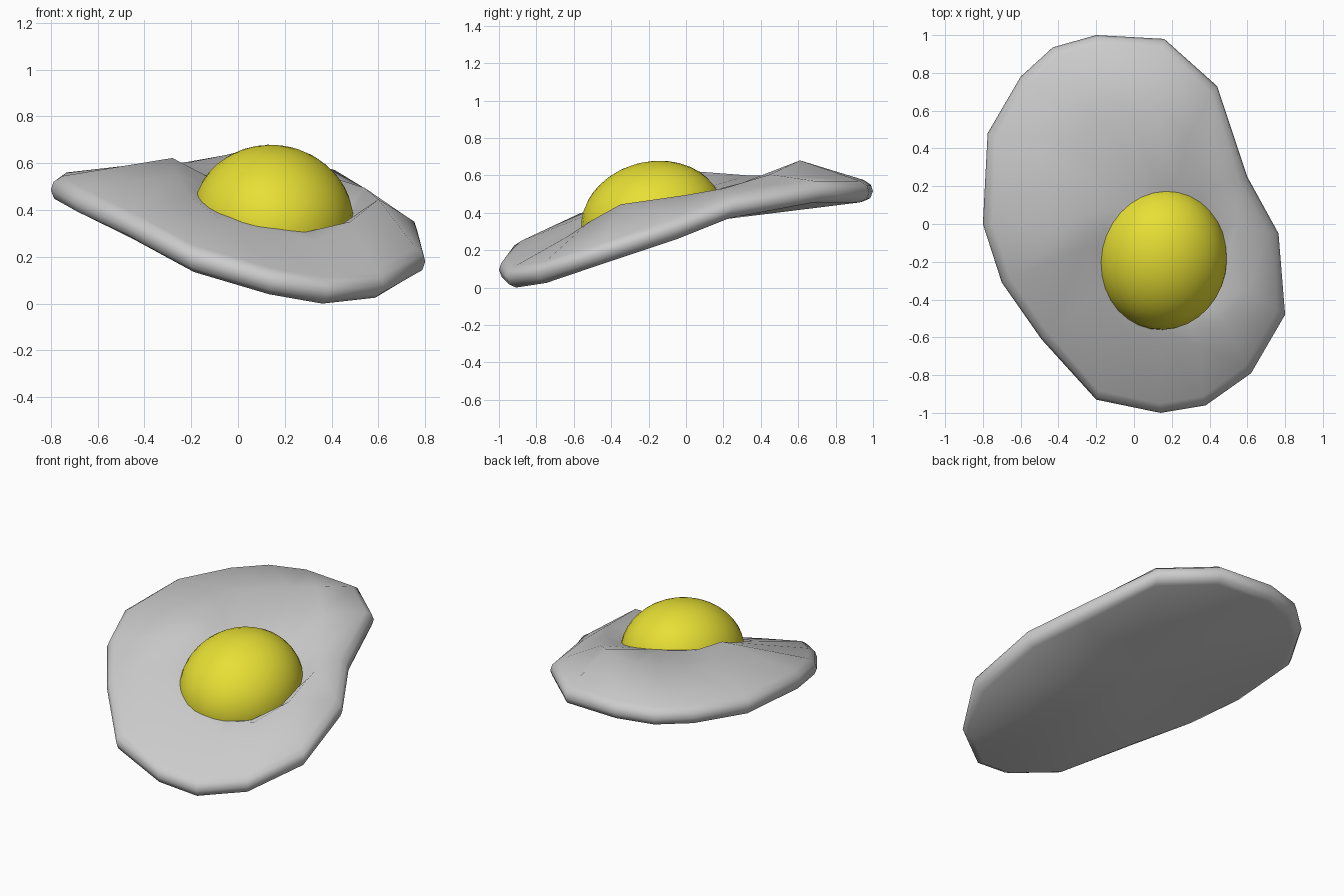
import bpy
import bmesh
import math
from mathutils import Matrix, Vector

default_cube = bpy.data.objects.get("Cube")
if default_cube:
    bpy.data.objects.remove(default_cube, do_unlink=True)


def make_material(name, colour):
    material = bpy.data.materials.new(name)
    material.use_nodes = True
    material.diffuse_color = (*colour, 1)
    shader = material.node_tree.nodes["Principled BSDF"]
    shader.inputs["Base Color"].default_value = (*colour, 1)
    return material


def add_object(name, bm, material, smooth_angle):
    """Turn a bmesh into a smooth shaded object with one material."""
    bmesh.ops.recalc_face_normals(bm, faces=bm.faces)
    mesh = bpy.data.meshes.new(name)
    bm.to_mesh(mesh)
    bm.free()
    mesh.materials.append(material)
    obj = bpy.data.objects.new(name, mesh)
    bpy.context.collection.objects.link(obj)
    bpy.ops.object.select_all(action="DESELECT")
    obj.select_set(True)
    bpy.context.view_layer.objects.active = obj
    bpy.ops.object.shade_smooth_by_angle(angle=math.radians(smooth_angle))
    return obj


def bridge(bm, lower, upper):
    """Join two closed loops of equal length with quads."""
    count = len(lower)
    for i in range(count):
        j = (i + 1) % count
        bm.faces.new((lower[i], lower[j], upper[j], upper[i]))


def fan(bm, loop, centre):
    """Close a loop with triangles around a centre point."""
    tip = bm.verts.new(centre)
    for i, vert in enumerate(loop):
        bm.faces.new((vert, loop[(i + 1) % len(loop)], tip))


white_material = make_material("cooked white", (0.6, 0.6, 0.6))
yolk_material = make_material("yolk yellow", (0.8, 0.74, 0.035))

# Sloping seat under the yolk
seat_centre = Vector((.15, -.18, .42))
seat_normal = Vector((.18, -.26, 1)).normalized()
seat_radius = Vector((.34, .375))


def seat_point(direction):
    """Point on the seat's edge, towards the given direction."""
    reach = math.hypot(direction.x / seat_radius.x, direction.y / seat_radius.y)
    x, y = direction.x / reach, direction.y / reach
    drop = (seat_normal.x * x + seat_normal.y * y) / seat_normal.z
    return seat_centre + Vector((x, y, -drop))


# Wavy outline of the white, with the height of its underside
outline = [Vector(p) for p in (
    (-.2, 1, .46), (.16, .98, .455), (.44, .73, .455), (.6, .25, .37),
    (.765, -.05, .26), (.8, -.48, .125), (.62, -.79, .025), (.38, -.96, 0),
    (.14, -1, .04), (-.2, -.93, .135), (-.49, -.61, .28), (-.7, -.31, .375),
    (-.8, 0, .43), (-.775, .48, .445), (-.6, .78, .45), (-.43, .935, .455))]

# Crest of the white around the yolk, with its peaks and dips
crest = [Vector(p) for p in (
    (-.05, .6, .635), (.13, .61, .68), (.28, .45, .605), (.43, .2, .53),
    (.54, 0, .495), (.6, -.35, .445), (.48, -.52, .35), (.34, -.64, .27),
    (.14, -.62, .29), (-.06, -.55, .35), (-.2, -.37, .45), (-.26, -.12, .55),
    (-.28, .04, .622), (-.38, .33, .6), (-.32, .45, .6), (-.2, .57, .605))]

# Rounded edge section: distance inward and height above the underside
edge_section = ((.055, 0), (.015, .018), (0, .055), (.012, .09), (.05, .115))

# Egg white: rounded rim, crest and a hollow that holds the yolk
bm = bmesh.new()
loops = []
for inset, lift in edge_section:
    loop = []
    for point in outline:
        inward = Vector((-point.x, -point.y, 0)).normalized()
        loop.append(bm.verts.new(point + inward * inset + Vector((0, 0, lift))))
    loops.append(loop)
loops.append([bm.verts.new(point) for point in crest])
loops.append([bm.verts.new(seat_point(point - seat_centre)) for point in crest])
for lower, upper in zip(loops, loops[1:]):
    bridge(bm, lower, upper)
fan(bm, loops[0], (0, 0, .34))
fan(bm, loops[-1], seat_centre)
add_object("egg_white", bm, white_material, 75)

# Yolk: a flattened dome leaning with the seat and cut along it
lean = Vector((0, 0, 1)).rotation_difference(seat_normal).to_matrix().to_4x4()
shape = Matrix.Diagonal((.345, .385, .31, 1))
bm = bmesh.new()
bmesh.ops.create_uvsphere(
    bm, u_segments=32, v_segments=20, radius=1,
    matrix=Matrix.Translation((.15, -.18, .362)) @ lean @ shape)
cut = bmesh.ops.bisect_plane(
    bm, geom=bm.verts[:] + bm.edges[:] + bm.faces[:],
    plane_co=seat_centre - seat_normal * .03, plane_no=seat_normal,
    clear_inner=True)
rim_edges = [e for e in cut["geom_cut"] if isinstance(e, bmesh.types.BMEdge)]
bmesh.ops.holes_fill(bm, edges=rim_edges, sides=0)
add_object("yolk", bm, yolk_material, 40)
